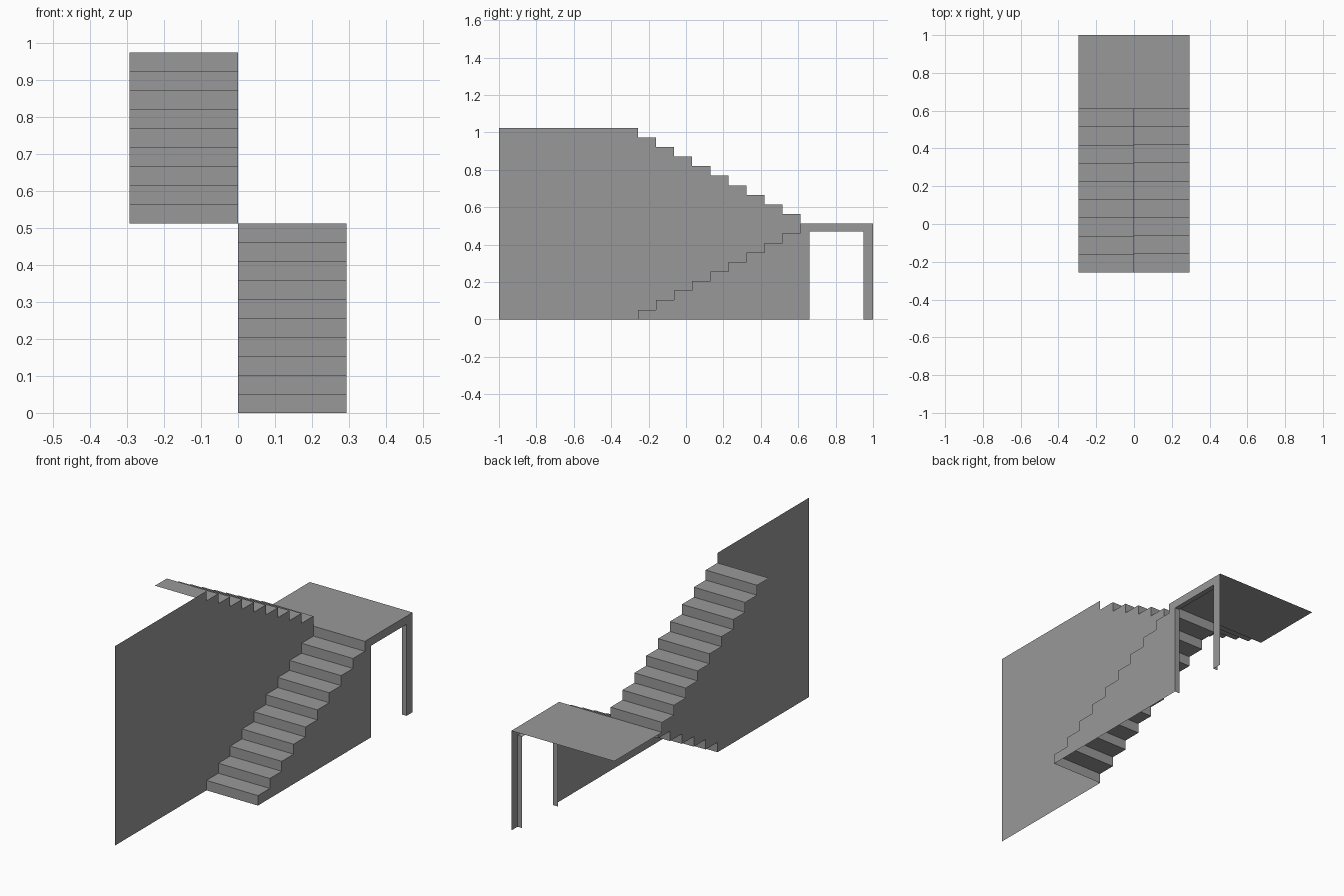
import bpy, bmesh

if "Cube" in bpy.data.objects:
    bpy.data.objects.remove(bpy.data.objects["Cube"])

W = 0.2925         # flight width
RISE = 0.0512      # step height
Y0, Y1 = -0.256, 0.612
N = 9              # treads per flight
RUN = (Y1 - Y0) / N
MID = RISE * (N + 1)   # landing height
TOP = MID * 2          # wall height

grey = bpy.data.materials.new("dark_grey")
grey.diffuse_color = (0.317, 0.317, 0.317, 1)
grey.use_nodes = True
grey.node_tree.nodes["Principled BSDF"].inputs["Base Color"].default_value = grey.diffuse_color


def make(name, bm):
    me = bpy.data.meshes.new(name)
    bm.to_mesh(me)
    bm.free()
    me.materials.append(grey)
    ob = bpy.data.objects.new(name, me)
    bpy.context.collection.objects.link(ob)
    return ob


def strip(name, path, x0, x1):
    """Open (y, z) path swept across x as a thin sheet."""
    bm = bmesh.new()
    rows = [[bm.verts.new((x, y, z)) for x in (x0, x1)] for y, z in path]
    for a, b in zip(rows, rows[1:]):
        bm.faces.new((a[0], a[1], b[1], b[0]))
    return make(name, bm)


def panel(name, outline, x):
    """Closed (y, z) outline as a flat upright sheet."""
    bm = bmesh.new()
    bm.faces.new([bm.verts.new((x, y, z)) for y, z in outline])
    return make(name, bm)


# Stair profiles: lower climbs to the back, upper climbs to the front
lower = [(Y0, 0)]
upper = [(Y1, MID)]
for i in range(N):
    z = RISE * (i + 1)
    lower += [(Y0 + RUN * i, z), (Y0 + RUN * (i + 1), z)]
    upper += [(Y1 - RUN * i, MID + z), (Y1 - RUN * (i + 1), MID + z)]

# Flights and landing
strip("lower_flight", lower + [(Y1, MID)], 0, W)
strip("upper_flight", upper, -W, 0)
strip("landing", [(Y1, MID), (1, MID)], -W, W)

# Central wall between the flights
panel("central_wall", [(-1, 0)] + lower + upper[1:] + [(Y0, TOP), (-1, TOP)], 0)

# Outer side panel with a doorway-like opening under the landing
opening = [(0.95, 0), (0.95, 0.47), (0.66, 0.47), (0.66, 0)]
panel("side_panel", lower + [(Y1, MID), (1, MID), (1, 0)] + opening, W)

# Narrow return lining the opening
strip("opening_return", opening, W - 0.027, W)
